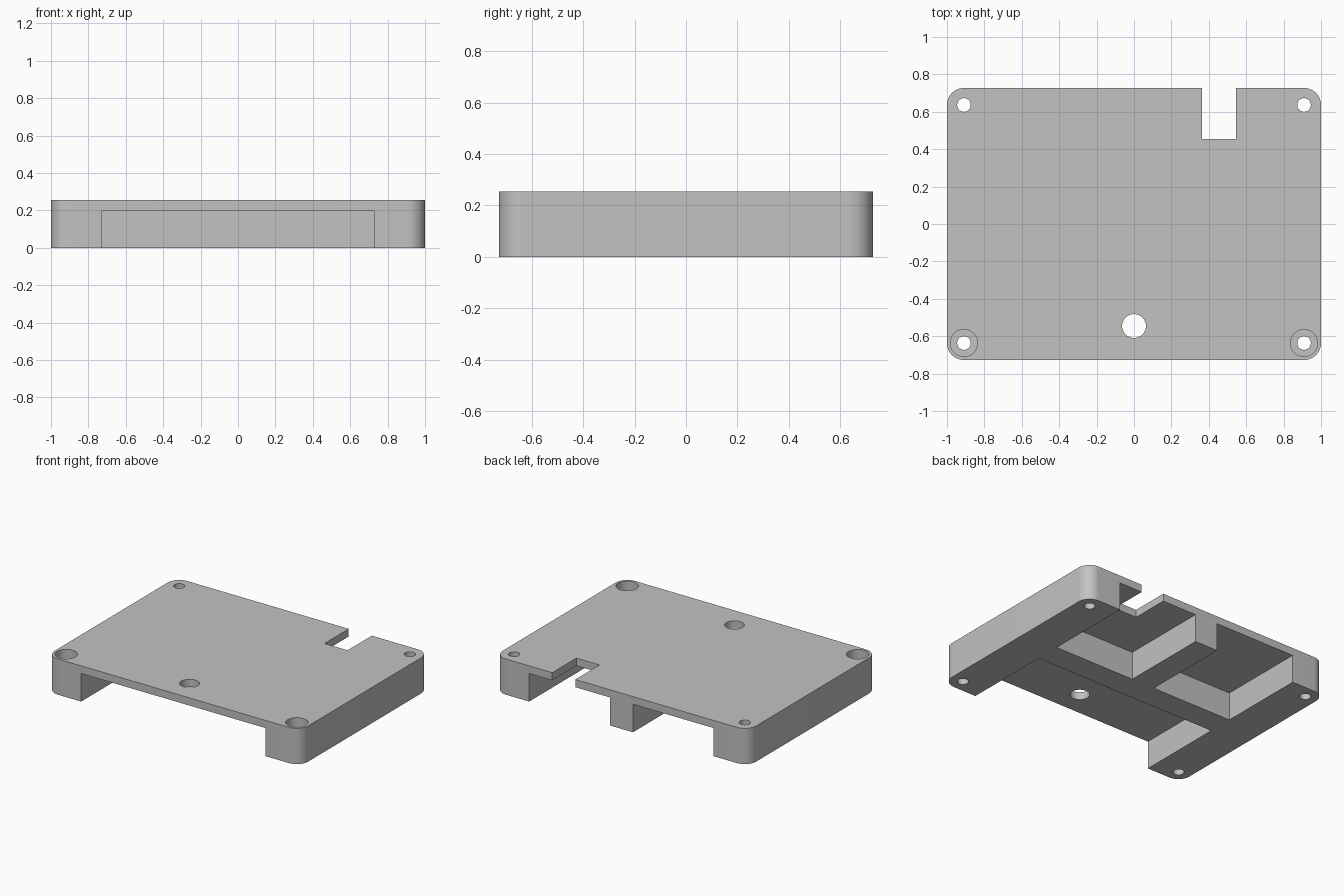
import bpy
import bmesh
from math import radians
from mathutils import Matrix, Vector

default = bpy.data.objects.get("Cube")
if default:
    bpy.data.objects.remove(default, do_unlink=True)

U = 1 / 55              # one millimetre of the 110 x 80 x 14 plate
HEIGHT = 14
POCKET = 11             # pocket depth from the underside

grey = bpy.data.materials.new("mid grey")
grey.use_nodes = True
grey.diffuse_color = (0.54, 0.54, 0.54, 1)
grey.node_tree.nodes["Principled BSDF"].inputs["Base Color"].default_value = grey.diffuse_color


def finish(name, bm):
    mesh = bpy.data.meshes.new(name)
    bmesh.ops.recalc_face_normals(bm, faces=bm.faces)
    bm.to_mesh(mesh)
    bm.free()
    mesh.materials.append(grey)
    obj = bpy.data.objects.new(name, mesh)
    bpy.context.collection.objects.link(obj)
    return obj


def box(name, low, high, corner_radius=0):
    low, high = Vector(low) * U, Vector(high) * U
    bm = bmesh.new()
    bmesh.ops.create_cube(bm, size=1, matrix=Matrix.Translation((low + high) / 2)
                          @ Matrix.Diagonal((high - low).to_4d()))
    if corner_radius:
        upright = [e for e in bm.edges
                   if abs(e.verts[0].co.z - e.verts[1].co.z) > 0.01]
        bmesh.ops.bevel(bm, geom=upright, offset=corner_radius * U, segments=14,
                        profile=0.5, affect='EDGES')
    return finish(name, bm)


def drill(name, x, y, radius, bottom, top):
    bm = bmesh.new()
    place = Matrix.Translation(Vector((x, y, (bottom + top) / 2)) * U)
    bmesh.ops.create_cone(bm, cap_ends=True, segments=40, radius1=radius * U,
                          radius2=radius * U, depth=(top - bottom) * U, matrix=place)
    return finish(name, bm)


# Rounded plate
plate = box("mounting_plate", (-55, -40, 0), (55, 40, HEIGHT), corner_radius=5)

# Underside pockets: one wide at the front, two at the back beside a rib
cutters = [box("front_pocket_cutter", (-40, -45, -2), (40, -5, POCKET))]
for side, x in (("left", 5), ("right", -40)):
    cutters.append(box(side + "_back_pocket_cutter", (x, 5, -2), (x + 35, 45, POCKET)))

# Cable notch in the back edge and cable hole at the front
cutters.append(box("notch_cutter", (20, 25, -2), (30, 45, HEIGHT + 2)))
cutters.append(drill("cable_hole_cutter", 0, -30, 3.5, -2, HEIGHT + 2))

# Corner screw holes, counterbored at the front
for x in (-50, 50):
    for y in (-35, 35):
        cutters.append(drill("screw_hole_cutter", x, y, 2, -2, HEIGHT + 2))
    cutters.append(drill("counterbore_cutter", x, -35, 4, HEIGHT - 6, HEIGHT + 2))

# Cut everything out of the plate
bpy.ops.object.select_all(action='DESELECT')
plate.select_set(True)
bpy.context.view_layer.objects.active = plate
for cutter in cutters:
    cutter.hide_render = True
    cut = plate.modifiers.new(cutter.name, 'BOOLEAN')
    cut.operation = 'DIFFERENCE'
    cut.solver = 'EXACT'
    cut.object = cutter
    bpy.ops.object.modifier_apply(modifier=cut.name)
for cutter in cutters:
    bpy.data.objects.remove(cutter, do_unlink=True)

bpy.ops.object.shade_smooth_by_angle(angle=radians(30))
